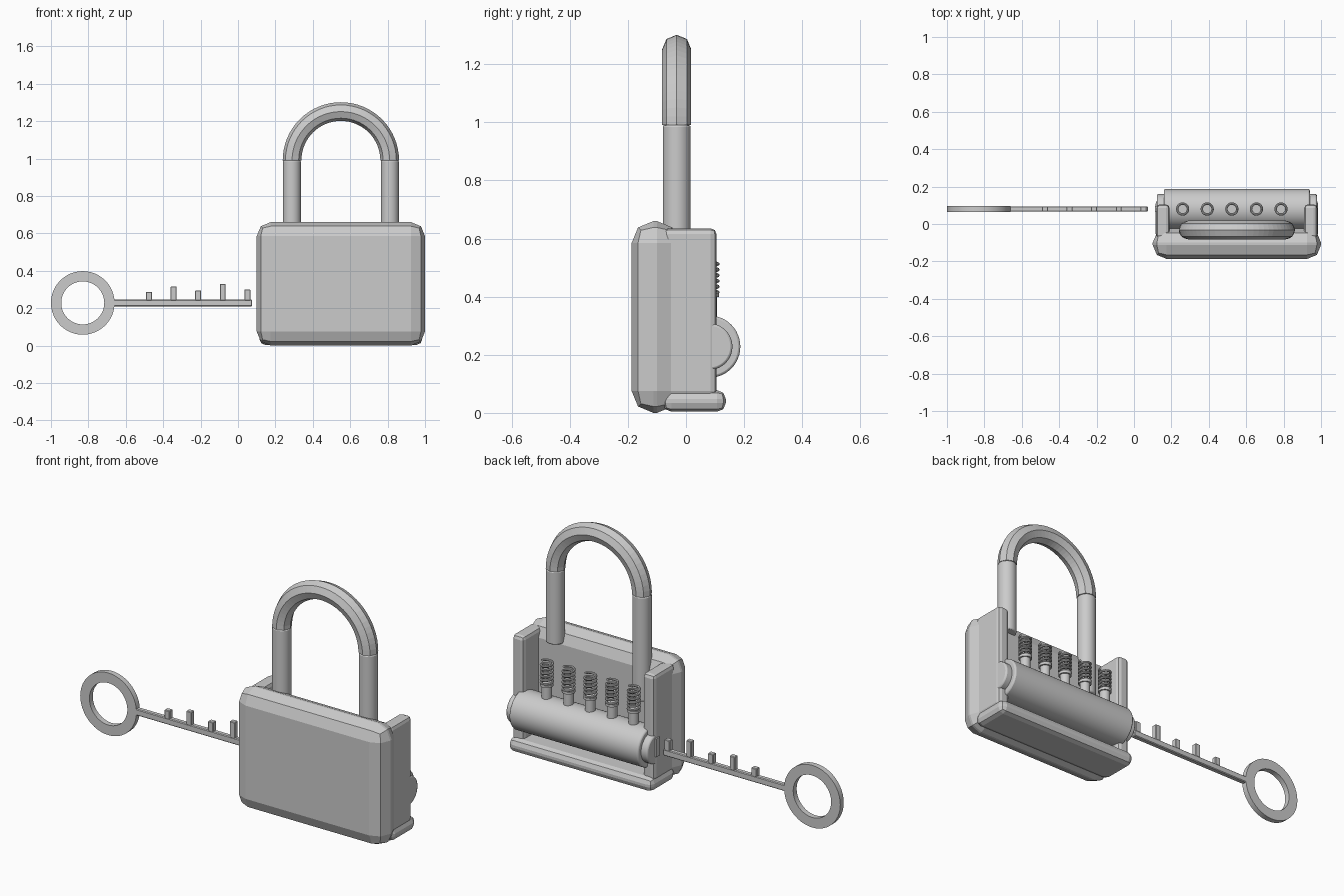
import bpy, bmesh, math
from mathutils import Matrix, Vector

if "Cube" in bpy.data.objects:
    bpy.data.objects.remove(bpy.data.objects["Cube"])


def finish(name, bm, bevel=0, segments=2, smooth=False):
    bmesh.ops.recalc_face_normals(bm, faces=bm.faces[:])
    me = bpy.data.meshes.new(name)
    bm.to_mesh(me)
    bm.free()
    ob = bpy.data.objects.new(name, me)
    bpy.context.collection.objects.link(ob)
    if bevel:
        m = ob.modifiers.new("bevel", "BEVEL")
        m.width, m.segments = bevel, segments
        m.limit_method, m.angle_limit = "ANGLE", math.radians(40)
    if smooth:
        bpy.ops.object.select_all(action="DESELECT")
        ob.select_set(True)
        bpy.context.view_layer.objects.active = ob
        bpy.ops.object.shade_smooth_by_angle(angle=math.radians(35))
    return ob


def box(name, lo, hi, bevel=0, segments=2):
    lo, hi = Vector(lo), Vector(hi)
    bm = bmesh.new()
    bmesh.ops.create_cube(bm, size=1, matrix=Matrix.Translation((lo + hi) / 2)
                          @ Matrix.Diagonal((*(hi - lo), 1)))
    return finish(name, bm, bevel, segments)


def rod(name, a, b, r, sides=32, bevel=0):
    a, b = Vector(a), Vector(b)
    rot = (b - a).to_track_quat("Z", "Y").to_matrix().to_4x4()
    bm = bmesh.new()
    bmesh.ops.create_cone(bm, cap_ends=True, segments=sides, radius1=r, radius2=r,
                          depth=(b - a).length, matrix=Matrix.Translation((a + b) / 2) @ rot)
    return finish(name, bm, bevel, smooth=True)


def sweep(name, frames, closed=False, smooth=False):
    """Skin a list of equal-length point rings."""
    bm = bmesh.new()
    rings = [[bm.verts.new(p) for p in f] for f in frames]
    n = len(rings[0])
    for i in range(len(rings) - (0 if closed else 1)):
        p, q = rings[i], rings[(i + 1) % len(rings)]
        for j in range(n):
            bm.faces.new((p[j], p[(j + 1) % n], q[(j + 1) % n], q[j]))
    if not closed:
        bm.faces.new(rings[0])
        bm.faces.new(rings[-1])
    return finish(name, bm, smooth=smooth)


# Lock body: front plate, side walls and floor
box("front_plate", (0.1, -0.187, 0.0), (1.0, -0.025, 0.66), 0.075)
for side, x in (("left", 0.12), ("right", 0.91)):
    box(side + "_wall", (x, -0.08, 0.055), (x + 0.07, 0.105, 0.635), 0.02)
box("floor_bar", (0.115, -0.08, 0.004), (0.985, 0.137, 0.078), 0.03)

# Shackle: long and short legs, eight-sided arch
rod("shackle_long_leg", (0.288, -0.032, 0.42), (0.288, -0.032, 0.99), 0.048, bevel=0.006)
rod("shackle_short_leg", (0.812, -0.032, 0.59), (0.812, -0.032, 0.99), 0.048, bevel=0.006)
arch = []
for i in range(33):
    t = math.pi * i / 32
    ring = []
    for j in range(8):
        a = math.tau * j / 8
        r = 0.261 + 0.05 * math.cos(a)
        ring.append((0.55 + r * math.cos(t), -0.032 + 0.05 * math.sin(a), 0.99 + r * math.sin(t)))
    arch.append(ring)
sweep("shackle_arch", arch)

# Lock cylinder with narrower rotating plug and keyway
Y, Z = 0.08, 0.228
rod("lock_cylinder", (0.16, Y, Z), (0.94, Y, Z), 0.107, 48, 0.008)
rod("plug", (0.122, Y, Z), (0.978, Y, Z), 0.08, 32, 0.008)
box("keyway", (0.112, Y - 0.015, 0.19), (0.13, Y + 0.015, 0.29))

# Pins and coil springs
for k in range(5):
    x = 0.26 + 0.1315 * k
    rod(f"pin_{k+1}", (x, Y, 0.3), (x, Y, 0.412), 0.026, 24)
    rod(f"pin_cap_{k+1}", (x, Y, 0.398), (x, Y, 0.41), 0.034, 24)
    coil = []
    steps = 6 * 20
    for i in range(steps + 1):
        t = math.tau * i / 20
        ring = []
        for j in range(8):
            a = math.tau * j / 8
            r = 0.029 + 0.0065 * math.cos(a)
            ring.append((x + r * math.cos(t), Y + r * math.sin(t),
                         0.41 + 0.117 * i / steps + 0.0065 * math.sin(a)))
        coil.append(ring)
    sweep(f"spring_{k+1}", coil, smooth=True)

# Key: ring bow, blade and teeth
bow = []
for i in range(48):
    t = math.tau * i / 48
    bow.append([(-0.83 + r * math.cos(t), y, Z + r * math.sin(t))
                for r, y in ((0.17, 0.065), (0.17, 0.095), (0.115, 0.095), (0.115, 0.065))])
sweep("key_bow", bow, closed=True, smooth=True)
box("key_blade", (-0.67, 0.066, 0.21), (0.075, 0.094, 0.245), 0.004, 1)
for k, top in enumerate((0.287, 0.316, 0.295, 0.33, 0.3)):
    x = -0.476 + 0.1315 * k
    box(f"key_tooth_{k+1}", (x - 0.016, 0.066, 0.24), (x + 0.016, 0.094, top), 0.003, 1)
